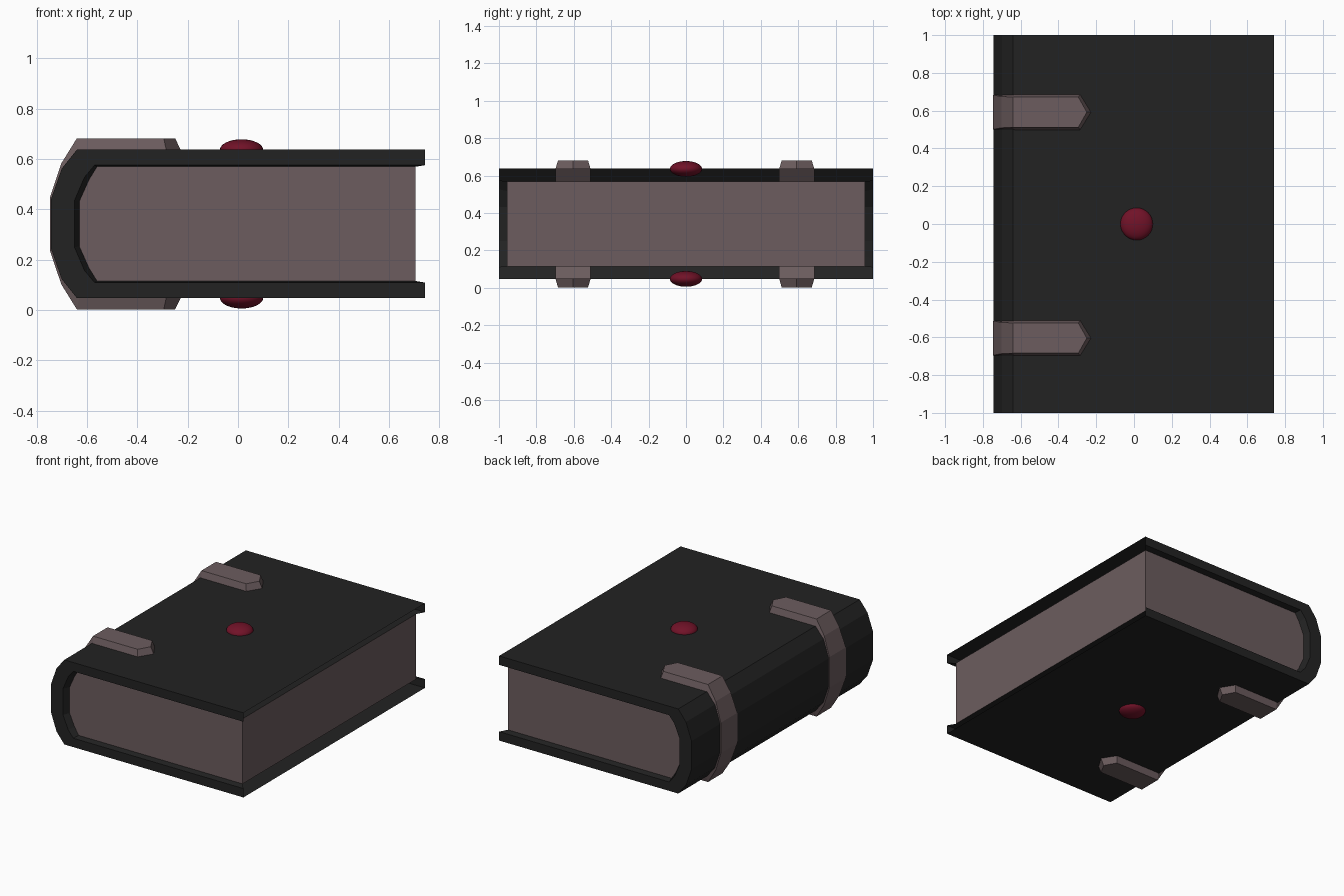
import bpy, bmesh

if "Cube" in bpy.data.objects:
    bpy.data.objects.remove(bpy.data.objects["Cube"])

ZC = 0.342  # mid height of the book


def material(name, rgb):
    m = bpy.data.materials.new(name)
    m.diffuse_color = (*rgb, 1)
    m.use_nodes = True
    m.node_tree.nodes["Principled BSDF"].inputs["Base Color"].default_value = m.diffuse_color
    return m


BLACK = material("black leather", (0.0165, 0.0165, 0.0165))
TAUPE = material("dusty taupe", (0.150, 0.108, 0.113))
RED = material("deep red", (0.165, 0.006, 0.021))


def finish(name, bm, mat, smooth=False):
    bmesh.ops.remove_doubles(bm, verts=bm.verts, dist=1e-5)
    bmesh.ops.recalc_face_normals(bm, faces=bm.faces)
    me = bpy.data.meshes.new(name)
    bm.to_mesh(me)
    bm.free()
    me.materials.append(mat)
    for p in me.polygons:
        p.use_smooth = smooth
    ob = bpy.data.objects.new(name, me)
    bpy.context.collection.objects.link(ob)
    return ob


def mirrored(half):
    """Continue an upper half profile (x, z from mid height) round the spine."""
    return half + [(x, -z) for x, z in reversed(half)]


def bridge(bm, rows, closed):
    """Skin a list of equally long point rows; closed joins each row's ends."""
    vs = [[bm.verts.new(p) for p in r] for r in rows]
    n = len(vs[0])
    for a, b in zip(vs, vs[1:]):
        for i in range(n if closed else n - 1):
            j = (i + 1) % n
            bm.faces.new((a[i], a[j], b[j], b[i]))
    return vs


outer = mirrored([(0.742, 0.295), (-0.64, 0.295), (-0.70, 0.220), (-0.743, 0.098)])
inner = mirrored([(0.742, 0.233), (-0.57, 0.233), (-0.61, 0.185), (-0.65, 0.092)])
block = mirrored([(0.705, 0.227), (-0.56, 0.227), (-0.592, 0.175), (-0.63, 0.090)])

# cover: C-shaped shell, its rim flaring inwards to the page block
bm = bmesh.new()
rows = []
for o, i, p in zip(outer, inner, block):
    rows.append([(q[0], y, ZC + q[1]) for q, y in
                 ((o, -1), (i, -1), (p, -0.956), (p, 0.956), (i, 1), (o, 1))])
bridge(bm, rows, True)
finish("cover", bm, BLACK)

# pages: solid block filling the shell
bm = bmesh.new()
vs = bridge(bm, [[(x, y, ZC + z) for x, z in block] for y in (-0.956, 0.956)], True)
for ring in vs:
    bm.faces.new(ring)
finish("pages", bm, TAUPE)

# straps: pointed, bevelled bands wrapped round the spine
# (base x, base z, base half width, top x, top z, top half width)
half = [(-0.227, 0.293, 0, -0.250, 0.340, 0),
        (-0.285, 0.293, 0.094, -0.295, 0.340, 0.080),
        (-0.630, 0.293, 0.094, -0.640, 0.340, 0.080),
        (-0.692, 0.215, 0.094, -0.702, 0.240, 0.083),
        (-0.738, 0.098, 0.094, -0.747, 0.106, 0.091)]
sections = half + [(a, -b, c, d, -e, f) for a, b, c, d, e, f in reversed(half)]
for name, yc in (("front_strap", -0.604), ("back_strap", 0.592)):
    bm = bmesh.new()
    bridge(bm, [[(bx, yc - bw, ZC + bz), (tx, yc - tw, ZC + tz),
                 (tx, yc + tw, ZC + tz), (bx, yc + bw, ZC + bz)]
                for bx, bz, bw, tx, tz, tw in sections], True)
    bmesh.ops.dissolve_degenerate(bm, dist=1e-5, edges=bm.edges)
    finish(name, bm, TAUPE)

# gems: flattened domes on both covers
for name, s in (("top_gem", 1), ("bottom_gem", -1)):
    bm = bmesh.new()
    bmesh.ops.create_uvsphere(bm, u_segments=32, v_segments=16, radius=1)
    for v in bm.verts:
        v.co = (0.014 + v.co.x * 0.086, v.co.y * 0.086, ZC + s * 0.294 + v.co.z * 0.042)
    finish(name, bm, RED, smooth=True)
